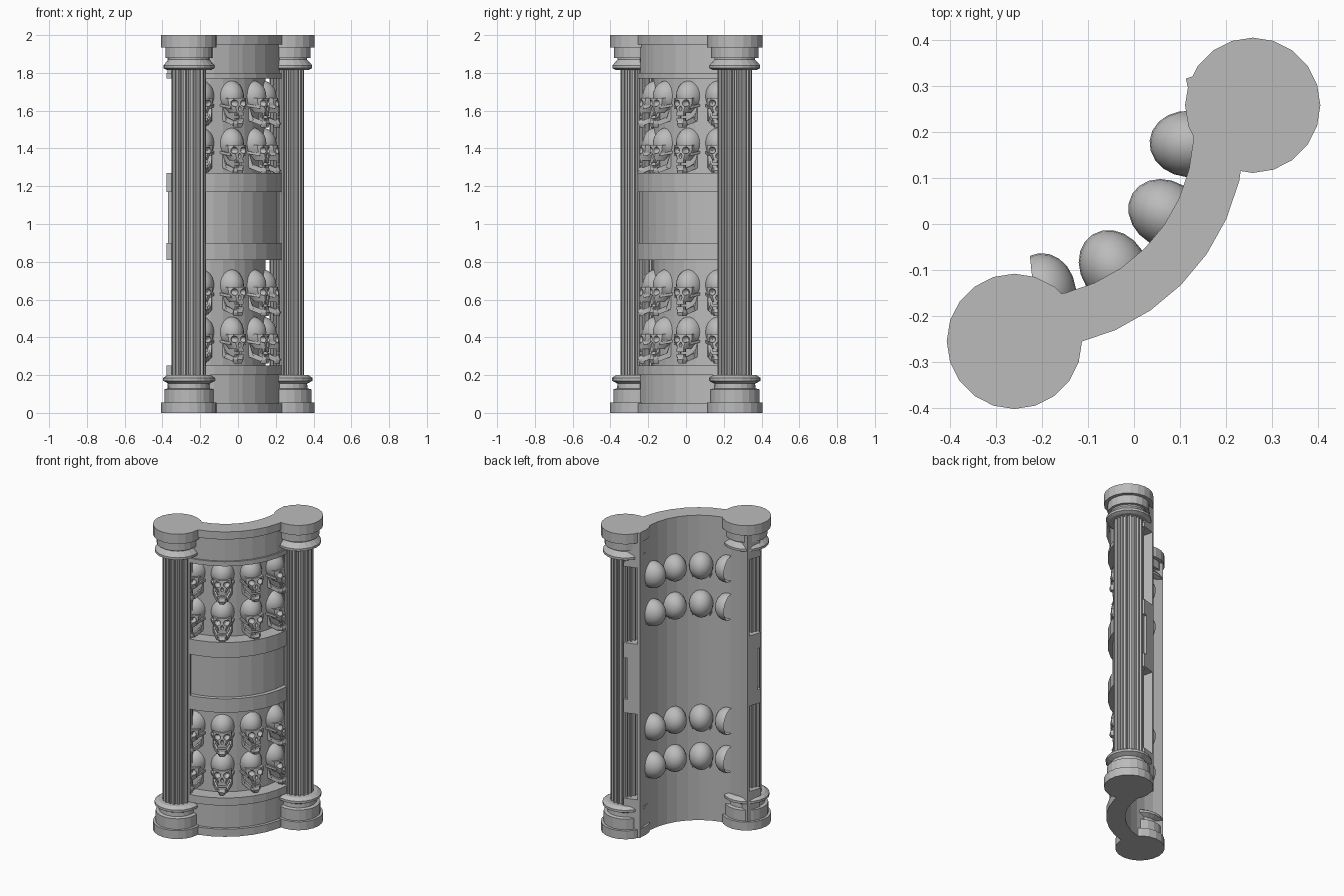
import bpy, bmesh, math
from mathutils import Vector, Matrix

if "Cube" in bpy.data.objects:
    bpy.data.objects.remove(bpy.data.objects["Cube"])

stone = bpy.data.materials.new("grey_stone")
stone.diffuse_color = (0.5, 0.5, 0.5, 1)
stone.use_nodes = True
stone.node_tree.nodes["Principled BSDF"].inputs["Base Color"].default_value = stone.diffuse_color

CX, CY = -0.235, 0.205            # centre of the wall's arc


def finish(bm, name, smooth=None):
    bmesh.ops.recalc_face_normals(bm, faces=bm.faces)
    me = bpy.data.meshes.new(name)
    bm.to_mesh(me)
    bm.free()
    me.materials.append(stone)
    ob = bpy.data.objects.new(name, me)
    bpy.context.collection.objects.link(ob)
    if smooth:
        bpy.ops.object.select_all(action='DESELECT')
        ob.select_set(True)
        bpy.context.view_layer.objects.active = ob
        bpy.ops.object.shade_smooth_by_angle(angle=math.radians(smooth))
    return ob


def skin(bm, rings, closed_ring=True):
    """Bridge successive closed rings of points and cap both ends."""
    vs = [[bm.verts.new(p) for p in r] for r in rings]
    n = len(vs[0])
    for a, b in zip(vs, vs[1:]):
        for i in range(n):
            bm.faces.new((a[i], a[(i + 1) % n], b[(i + 1) % n], b[i]))
    bm.faces.new(vs[0][::-1])
    bm.faces.new(vs[-1])


# curved wall: stepped profile (radius, z) swept round the arc
steps = [(0, .05, .477), (.05, .20, .458), (.20, .25, .468), (.25, .81, .38),
         (.81, .90, .468), (.90, 1.17, .442), (1.17, 1.27, .468),
         (1.27, 1.77, .38), (1.77, 1.80, .468), (1.80, 1.95, .458), (1.95, 2, .477)]
profile = [(.365, 0)]
for z0, z1, r in steps:
    profile += [(r, z0), (r, z1)]
profile.append((.365, 2))
bm = bmesh.new()
rings = []
for k in range(13):
    a = math.radians(-107.7 + 10.45 * k)
    rings.append([(CX + r * math.cos(a), CY + r * math.sin(a), z) for r, z in profile])
skin(bm, rings)
finish(bm, "curved_wall")


# columns: turned base and capital with a fluted shaft
def circle(cx, cy, r, z, n=20):
    return [(cx + r * math.cos(2 * math.pi * i / n), cy + r * math.sin(2 * math.pi * i / n), z)
            for i in range(n)]


def flutes(cx, cy, z, n=20):
    pts = []
    for i in range(n):
        for f, r in ((0, .091), (.35, .091), (.5, .079), (.85, .079)):
            a = 2 * math.pi * (i + f) / n
            pts.append((cx + r * math.cos(a), cy + r * math.sin(a), z))
    return pts


base = [(.147, 0), (.147, .055), (.13, .055), (.13, .125), (.11, .13), (.108, .155),
        (.137, .17), (.137, .185), (.115, .20)]
capital = [(.115, 1.815), (.135, 1.825), (.135, 1.84), (.108, 1.87), (.108, 1.88),
           (.125, 1.88), (.125, 1.935), (.147, 1.935), (.147, 2)]
for side, cx, cy in (("left", -.26, -.255), ("right", .258, .258)):
    for part, prof in (("base", base), ("capital", capital)):
        bm = bmesh.new()
        skin(bm, [circle(cx, cy, r, z) for r, z in prof])
        finish(bm, f"{side}_column_{part}")
    bm = bmesh.new()
    skin(bm, [flutes(cx, cy, .19), flutes(cx, cy, 1.83)])
    finish(bm, f"{side}_column_shaft")


# skull template, chin at z = 0, face towards -y
def ball(bm, c, r, seg=20, rings=12):
    m = Matrix.Translation(c) @ Matrix.Diagonal((*r, 1))
    bmesh.ops.create_uvsphere(bm, u_segments=seg, v_segments=rings, radius=1, matrix=m)


def beam(bm, p, q, w, d):
    """Box-section bar from p to q."""
    p, q = Vector(p), Vector(q)
    rot = (q - p).to_track_quat('Z', 'Y').to_matrix()
    sx, sy = rot.col[0] * w / 2, rot.col[1] * d / 2
    skin(bm, [[e - sx - sy, e + sx - sy, e + sx + sy, e - sx + sy] for e in (p, q)])


def slab(z, w, y0, y1):
    return [(-w, y1, z), (-w, y0 + .02, z), (-w * .6, y0, z),
            (w * .6, y0, z), (w, y0 + .02, z), (w, y1, z)]


bm = bmesh.new()
ball(bm, (0, .012, .165), (.072, .085, .085))                       # cranium
skin(bm, [slab(.075, .028, -.088, -.03), slab(.10, .04, -.088, -.01),
          slab(.125, .056, -.084, 0), slab(.155, .056, -.08, 0)])     # face
skull = finish(bm, "skull_template")

bm = bmesh.new()                                                     # eye and nose holes
for s in (-1, 1):
    ball(bm, (s * .028, -.085, .128), (.02, .035, .018), 12, 8)
ball(bm, (0, -.09, .099), (.009, .018, .014), 8, 6)
cutter = finish(bm, "skull_cutter")
cutter.hide_render = True
mod = skull.modifiers.new("holes", 'BOOLEAN')
mod.operation, mod.object, mod.solver = 'DIFFERENCE', cutter, 'EXACT'
mod.use_self = True
dg = bpy.context.evaluated_depsgraph_get()
cut = bpy.data.meshes.new_from_object(skull.evaluated_get(dg))
tmpl = bmesh.new()
tmpl.from_mesh(cut)
bpy.data.objects.remove(skull)
bpy.data.objects.remove(cutter)

skin(tmpl, [slab(.0, .02, -.088, -.06), slab(.02, .03, -.095, -.06),
            slab(.038, .03, -.086, -.06)])                            # chin
for s in (-1, 1):
    beam(tmpl, (s * .026, -.07, .022), (s * .048, -.015, .045), .012, .026)   # jaw side
    beam(tmpl, (s * .048, -.02, .035), (s * .056, .005, .12), .012, .022)     # jaw hinge
    beam(tmpl, (s * .044, -.07, .105), (s * .066, .0, .118), .012, .014)      # cheekbone
for i in range(6):                                                   # teeth
    x = (i - 2.5) * .009
    y = -.086 + abs(x) * .3
    beam(tmpl, (x, y, .08), (x, y, .061), .008, .008)
    beam(tmpl, (x, y, .034), (x, y, .05), .008, .008)

# four rows of skulls set through the recessed panels
for row, z in enumerate((.262, .512, 1.262, 1.512)):
    for i, deg in enumerate((-84, -57.5, -31, -5)):
        bm = tmpl.copy()
        if i == 0:   # end skull is cut off where it meets the column
            bmesh.ops.bisect_plane(bm, geom=bm.verts[:] + bm.edges[:] + bm.faces[:],
                                   plane_co=(-.02, 0, 0), plane_no=(-1, 0, 0), clear_outer=True)
        a = math.radians(deg)
        m = Matrix.Translation((CX + .367 * math.cos(a), CY + .367 * math.sin(a), z)) \
            @ Matrix.Rotation(a + math.pi / 2, 4, 'Z')
        bm.transform(m)
        finish(bm, f"skull_row{row + 1}_{i + 1}", 35)
tmpl.free()
